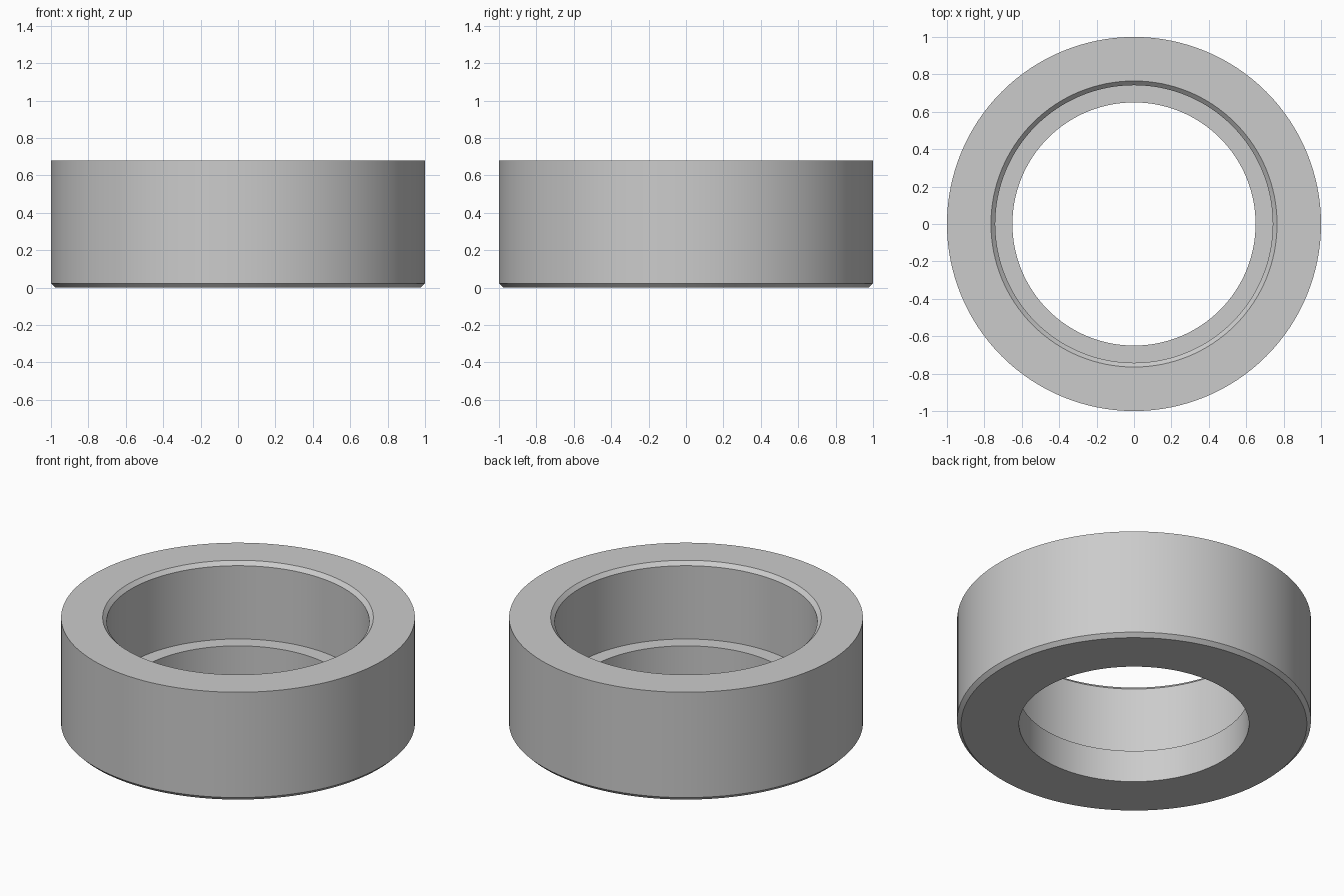
import bpy
import bmesh
import math

cube = bpy.data.objects.get("Cube")
if cube:
    bpy.data.objects.remove(cube, do_unlink=True)

# Plain grey material
color = (0.6, 0.6, 0.6, 1.0)
grey = bpy.data.materials.new("plain grey")
grey.diffuse_color = color
grey.use_nodes = True
grey.node_tree.nodes["Principled BSDF"].inputs["Base Color"].default_value = color

# Ring dimensions
height, chamfer = 0.68, 0.023
outer, bore, counterbore, ledge = 1.0, 0.65, 0.742, 0.2

# Cross-section (radius, z): chamfered foot, flat top, chamfered counterbore, ledge
profile = [
    (bore, 0), (outer - chamfer, 0), (outer, chamfer), (outer, height),
    (counterbore + chamfer, height), (counterbore, height - chamfer),
    (counterbore, ledge), (bore, ledge),
]

# Lathe the closed section round the vertical axis
bm = bmesh.new()
verts = [bm.verts.new((r, 0, z)) for r, z in profile]
edges = [bm.edges.new((v, verts[i - 1])) for i, v in enumerate(verts)]
bmesh.ops.spin(bm, geom=verts + edges, cent=(0, 0, 0), axis=(0, 0, 1),
               angle=math.tau, steps=128, use_merge=True)
bmesh.ops.remove_doubles(bm, verts=bm.verts[:], dist=0.0001)
bmesh.ops.recalc_face_normals(bm, faces=bm.faces[:])

mesh = bpy.data.meshes.new("stepped_ring")
bm.to_mesh(mesh)
bm.free()
mesh.materials.append(grey)
ring = bpy.data.objects.new("stepped_ring", mesh)
bpy.context.collection.objects.link(ring)

# Smooth walls with crisp rims
bpy.ops.object.select_all(action="DESELECT")
ring.select_set(True)
bpy.context.view_layer.objects.active = ring
bpy.ops.object.shade_smooth_by_angle(angle=math.radians(30))
